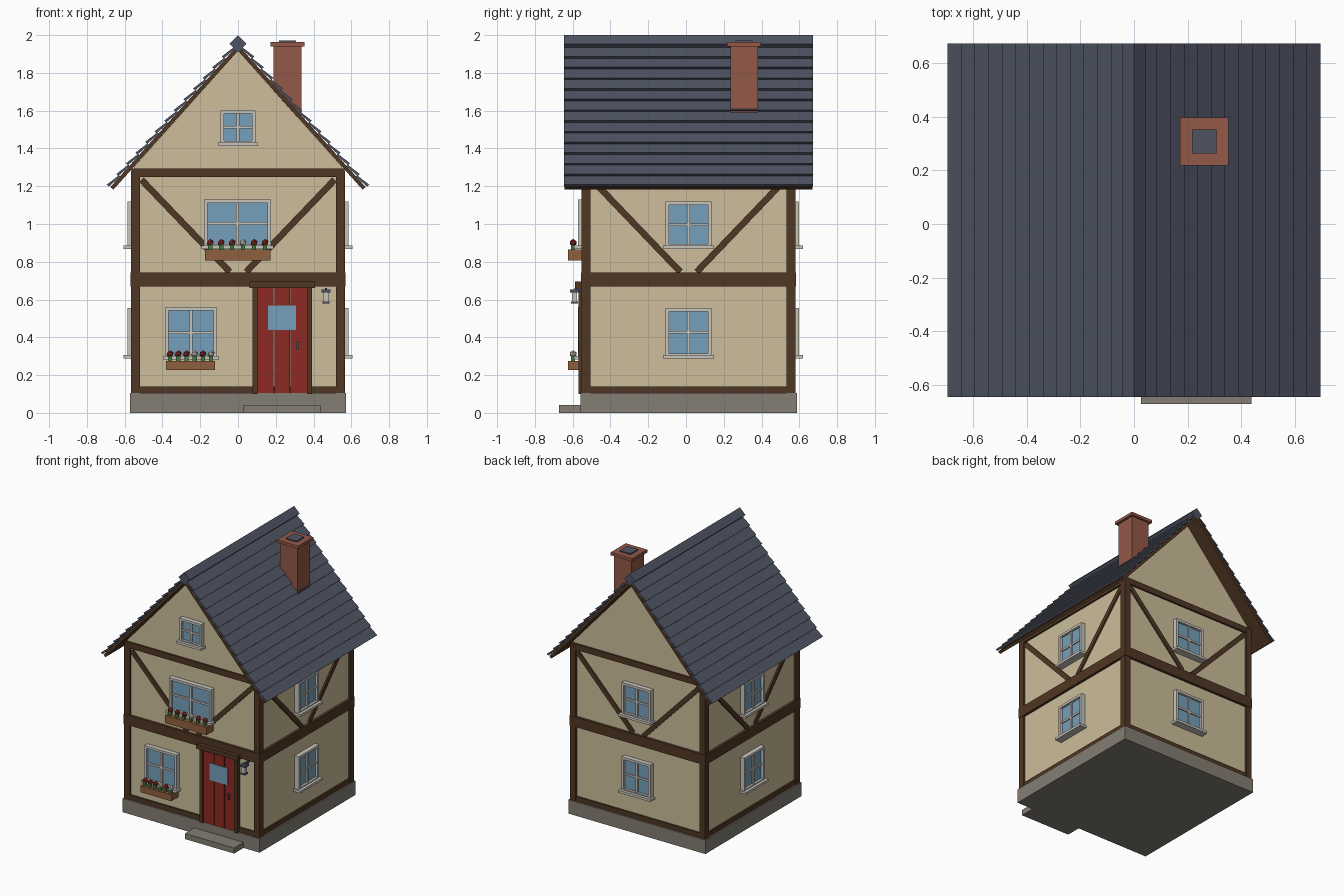
import bpy, bmesh, math
from mathutils import Matrix, Vector

if "Cube" in bpy.data.objects:
    bpy.data.objects.remove(bpy.data.objects["Cube"])

YC = 0.0135  # house centre in y (the step sticks out at the front)


def mat(name, r, g, b):
    m = bpy.data.materials.new(name)
    lin = [((c / 255 + 0.055) / 1.055) ** 2.4 for c in (r, g, b)]
    m.diffuse_color = (*lin, 1)
    m.use_nodes = True
    m.node_tree.nodes["Principled BSDF"].inputs["Base Color"].default_value = m.diffuse_color
    return m


PLASTER = mat("plaster", 205, 190, 155)
TIMBER = mat("dark timber", 80, 55, 35)
STONE = mat("stone", 132, 126, 115)
SLATE = mat("slate", 79, 84, 99)
BRICK = mat("brick", 147, 88, 72)
GLASS = mat("glass", 118, 160, 187)
WHITE = mat("pale frame", 200, 197, 189)
RED = mat("red", 142, 42, 36)
GREEN = mat("leaf green", 66, 122, 62)
WOOD = mat("planter wood", 143, 96, 62)


def side(k):
    """Front wall frame turned to side k: 0 front, 1 right, 2 back, 3 left."""
    return Matrix.Translation((0, YC, 0)) @ Matrix.Rotation(k * math.pi / 2, 4, 'Z')


def finish(name, bm, material, M):
    bm.transform(M)
    bmesh.ops.recalc_face_normals(bm, faces=bm.faces)
    me = bpy.data.meshes.new(name)
    bm.to_mesh(me)
    bm.free()
    me.materials.append(material)
    ob = bpy.data.objects.new(name, me)
    bpy.context.collection.objects.link(ob)
    return ob


def boxes(name, material, items, M=side(0)):
    """Each item: x0, x1, y0, y1, z0, z1 and optionally a turn about y."""
    bm = bmesh.new()
    for x0, x1, y0, y1, z0, z1, *turn in items:
        T = Matrix.Translation(((x0 + x1) / 2, (y0 + y1) / 2, (z0 + z1) / 2))
        R = Matrix.Rotation(turn[0] if turn else 0, 4, 'Y')
        S = Matrix.Diagonal((x1 - x0, y1 - y0, z1 - z0, 1))
        bmesh.ops.create_cube(bm, size=1, matrix=T @ R @ S)
    return finish(name, bm, material, M)


def prisms(name, material, profiles, half, M=side(0)):
    """Extrude x/z profiles along y from -half to half."""
    bm = bmesh.new()
    for pts in profiles:
        a = [bm.verts.new((x, -half, z)) for x, z in pts]
        b = [bm.verts.new((x, half, z)) for x, z in pts]
        bm.faces.new(a)
        bm.faces.new(b[::-1])
        n = len(pts)
        for i in range(n):
            bm.faces.new((a[i], b[i], b[(i + 1) % n], a[(i + 1) % n]))
    return finish(name, bm, material, M)


# Base, step and plastered walls with gables
boxes("foundation", STONE, [(-.573, .573, -.573, .573, 0, .105)])
boxes("door_step", STONE, [(.026, .438, -.685, -.57, 0, .042)])
prisms("walls", PLASTER, [[(-.55, .1), (.55, .1), (.55, 1.302), (0, 1.917), (-.55, 1.302)]], .55)

# Timber frame
boxes("corner_posts", TIMBER, [(sx * .5425 - .0235, sx * .5425 + .0235,
                                sy * .5425 - .0235, sy * .5425 + .0235, .105, 1.28)
                               for sx in (-1, 1) for sy in (-1, 1)])
for k, label in enumerate(("front", "right", "back", "left")):
    boxes(label + "_beams", TIMBER, [
        (-.53, .53, -.562, -.54, .105, .14),
        (-.569, .569, -.569, -.54, .668, .743),
        (-.56, .56, -.564, -.54, 1.25, 1.294)], side(k))
    boxes(label + "_braces", TIMBER, [
        (s * .277 - .338, s * .277 + .338, -.561, -.54, .973, 1.007, -s * math.radians(46.2))
        for s in (-1, 1)], side(k))


# Windows: frame, cross bars, sill and glass plate
def window(name, cx, w, z0, z1, k):
    x0, x1, t = cx - w / 2, cx + w / 2, .018
    zm = (z0 + z1) / 2
    boxes(name + "_frame", WHITE, [
        (x0, x0 + t, -.585, -.54, z0, z1), (x1 - t, x1, -.585, -.54, z0, z1),
        (x0 + t, x1 - t, -.585, -.54, z1 - t, z1), (x0 + t, x1 - t, -.585, -.54, z0, z0 + t),
        (cx - .008, cx + .008, -.576, -.54, z0 + t, z1 - t),
        (x0 + t, x1 - t, -.575, -.54, zm - .007, zm + .007),
        (x0 - .013, x1 + .013, -.606, -.54, z0 - .008, z0 + .01)], side(k))
    boxes(name + "_glass", GLASS, [(x0 + t, x1 - t, -.567, -.558, z0 + t, z1 - t)], side(k))


window("front_lower_window", -.249, .272, .29, .56, 0)
window("front_upper_window", -.002, .354, .875, 1.13, 0)
window("gable_window", 0, .184, 1.422, 1.602, 0)
for k, label in ((1, "right"), (2, "back"), (3, "left")):
    window(label + "_lower_window", 0, .242, .297, .556, k)
    window(label + "_upper_window", 0, .242, .875, 1.118, k)


# Flower boxes with stems and blooms
def flower_box(name, x0, x1, z0, z1, white):
    boxes(name, WOOD, [(x0, x1, -.637, -.55, z0, z1)])
    xs = [x0 + (x1 - x0) * (i + .5) / 6 for i in range(6)]
    boxes(name + "_stems", GREEN, [(x - .011, x + .011, -.622, -.6, z1, z1 + .03) for x in xs])
    for i, x in enumerate(xs):
        bm = bmesh.new()
        bmesh.ops.create_icosphere(bm, subdivisions=1, radius=.02,
                                   matrix=Matrix.Translation((x, -.611, z1 + .036)))
        finish(f"{name}_bloom_{i}", bm, WHITE if i in white else RED, side(0))


flower_box("upper_flower_box", -.176, .172, .806, .865, (3,))
flower_box("lower_flower_box", -.381, -.121, .228, .276, (3, 5))

# Front door: planks, light, handle and frame
boxes("door_planks", RED, [(x, x + w, -.57, -.54, .105, .662)
                           for x, w in ((.1, .088), (.192, .082), (.279, .088))])
boxes("door_glass", GLASS, [(.158, .307, -.577, -.569, .44, .568)])
boxes("door_handle", SLATE, [(.31, .322, -.585, -.565, .335, .378)])
boxes("door_frame", TIMBER, [
    (.076, .102, -.582, -.54, .1, .662), (.365, .391, -.582, -.54, .1, .662),
    (.06, .407, -.6, -.54, .66, .695)])

# Wall lantern
boxes("lantern_metal", SLATE, [
    (.443, .489, -.627, -.581, .638, .652), (.448, .484, -.622, -.586, .578, .59),
    (.46, .472, -.605, -.545, .648, .66)])
boxes("lantern_glass", WHITE, [(.452, .48, -.618, -.59, .59, .638)])

# Roof: sloped coordinates run s down the slope and n out of it
ANG = math.radians(48.1)
CA, SA = math.cos(ANG), math.sin(ANG)
HALF, LEN, ROWS = .6585, .988, 13


def slope(sx, pts):
    return [(sx * (s * CA + n * SA), 1.917 - s * SA + n * CA) for s, n in pts]


p = LEN / ROWS
for sx, label in ((-1, "left"), (1, "right")):
    prisms(label + "_roof_deck", TIMBER,
           [slope(sx, [(0, 0), (LEN, 0), (LEN, .021), (0, .021)])], HALF - .002)
    prisms(label + "_roof_slates", SLATE,
           [slope(sx, [(i * p, .019), (i * p, .029), ((i + 1) * p + .004, .044),
                       ((i + 1) * p + .004, .029)]) for i in range(ROWS)], HALF)
r = .0455
prisms("roof_ridge", SLATE, [[(0, 1.954 - r), (r, 1.954), (0, 1.954 + r), (-r, 1.954)]], HALF)

# Chimney
cx, cy = .262, .294


def stack(h, z0, z1):
    return [(cx - h, cx + h, cy - h, cy + h, z0, z1)]


boxes("chimney", BRICK, stack(.073, 1.56, 1.945) + stack(.09, 1.941, 1.963))
boxes("chimney_flue", SLATE, stack(.045, 1.95, 1.972))
